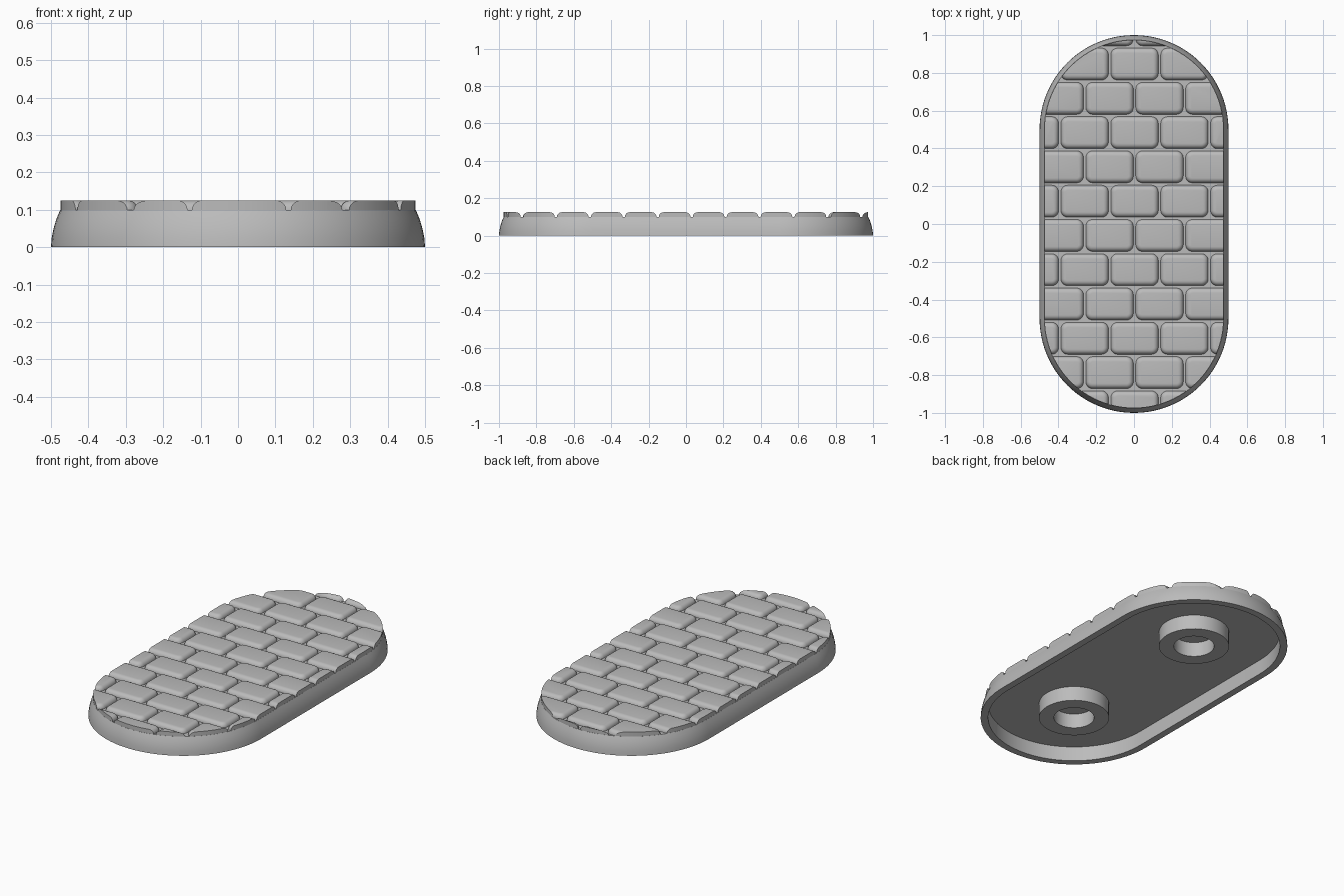
import bpy
import bmesh
from math import sin, cos, pi

cube = bpy.data.objects.get("Cube")
if cube:
    bpy.data.objects.remove(cube, do_unlink=True)

stone = bpy.data.materials.new("stone grey")
stone.use_nodes = True
GREY = (0.5, 0.5, 0.5, 1)
stone.diffuse_color = GREY
stone.node_tree.nodes["Principled BSDF"].inputs["Base Color"].default_value = GREY


def outline(half_x, half_y, r, z, cx=0, cy=0, steps=8):
    """Rounded rectangle with corner radius r; steps are per corner."""
    pts = []
    for q, (sx, sy) in enumerate([(1, 1), (-1, 1), (-1, -1), (1, -1)]):
        for i in range(steps + 1):
            a = (q + i / steps) * pi / 2
            pts.append((cx + sx * (half_x - r) + r * cos(a),
                        cy + sy * (half_y - r) + r * sin(a), z))
    return pts


def stadium(r, z):
    return outline(r, 0.5 + r, r, z, steps=24)


def circle(r, z, cy):
    return [(r * cos(a), cy + r * sin(a), z)
            for a in (2 * pi * i / 48 for i in range(48))]


def loft(bm, rings, caps=True):
    rows = [[bm.verts.new(p) for p in ring] for ring in rings]
    n = len(rows[0])
    for low, high in zip(rows, rows[1:]):
        for i in range(n):
            j = (i + 1) % n
            bm.faces.new((low[i], low[j], high[j], high[i]))
    if caps:
        bm.faces.new(rows[0][::-1])
        bm.faces.new(rows[-1])


def make(name, bm, smooth=True):
    bmesh.ops.remove_doubles(bm, verts=bm.verts, dist=1e-5)
    bmesh.ops.recalc_face_normals(bm, faces=bm.faces)
    mesh = bpy.data.meshes.new(name)
    bm.to_mesh(mesh)
    bm.free()
    mesh.materials.append(stone)
    obj = bpy.data.objects.new(name, mesh)
    bpy.context.collection.objects.link(obj)
    if smooth:
        smooth_shade(obj)
    return obj


def activate(obj):
    bpy.ops.object.select_all(action="DESELECT")
    obj.select_set(True)
    bpy.context.view_layer.objects.active = obj


def smooth_shade(obj):
    activate(obj)
    bpy.ops.object.shade_smooth_by_angle(angle=pi / 6)


# Hollow base: ceiling, inner wall, bottom rim, curved outer wall, top
CEILING = 0.085
bm = bmesh.new()
profile = [(0.46, CEILING), (0.46, 0), (0.5, 0), (0.498, 0.025),
           (0.493, 0.05), (0.485, 0.077), (0.475, 0.1)]
loft(bm, [stadium(r, z) for r, z in profile])
make("base", bm)

# Two tubes under the base
for side, y in (("front", -0.5), ("back", 0.5)):
    bm = bmesh.new()
    tube = [(0.108, CEILING), (0.108, 0), (0.188, 0), (0.188, CEILING)]
    loft(bm, [circle(r, z, y) for r, z in tube], caps=False)
    make(side + "_tube", bm)

# Paving bricks in running bond, with rounded upper edges
PITCH_X, PITCH_Y, GAP, TOP, ROUND = 0.264, 0.1815, 0.012, 0.125, 0.026
hx, hy = (PITCH_X - GAP) / 2, (PITCH_Y - GAP) / 2
bm = bmesh.new()
for row in range(-6, 6):
    cy = 0.03 + (row + 0.5) * PITCH_Y
    shift = 0 if row % 2 == 0 else 0.5
    for col in range(-3, 4):
        cx = 0.003 + (col + shift) * PITCH_X
        rings = [outline(hx, hy, 0.036, 0.09, cx, cy, 5)]
        for i in range(6):
            a = i / 5 * pi / 2
            inset = ROUND * (1 - cos(a))
            z = TOP - ROUND * (1 - sin(a))
            rings.append(outline(hx - inset, hy - inset, 0.036 - inset, z, cx, cy, 5))
        loft(bm, rings)
bricks = make("paving_bricks", bm, smooth=False)

# Trim the bricks to the outline of the base
bm = bmesh.new()
loft(bm, [stadium(0.4745, 0.05), stadium(0.4745, 0.2)])
cutter = make("brick_cutter", bm, smooth=False)
cutter.hide_render = True
trim = bricks.modifiers.new("trim", "BOOLEAN")
trim.operation = "INTERSECT"
trim.solver = "EXACT"
trim.object = cutter
activate(bricks)
bpy.ops.object.modifier_apply(modifier=trim.name)
bpy.data.objects.remove(cutter, do_unlink=True)
smooth_shade(bricks)
